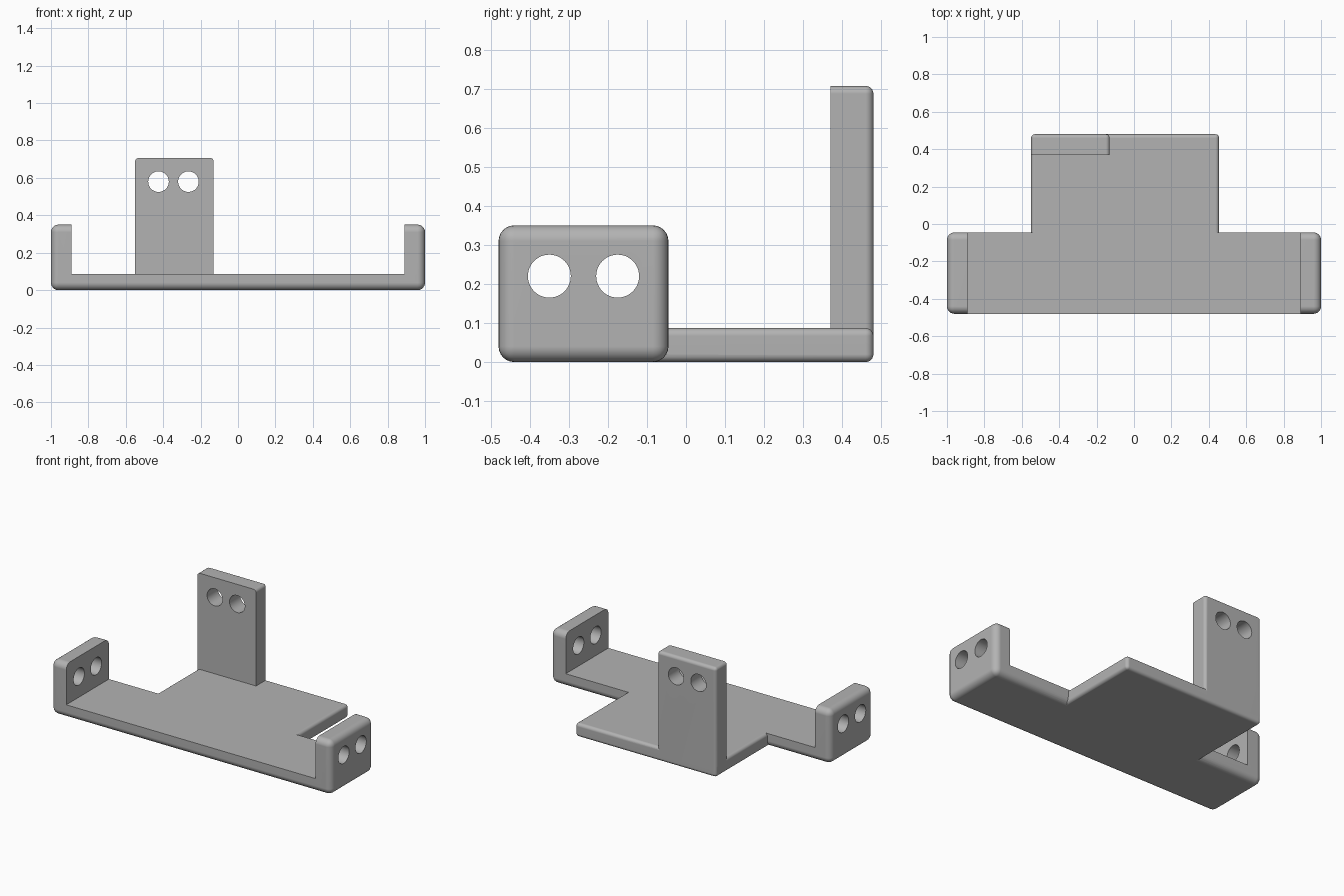
import bpy, bmesh, math
from mathutils import Vector, Matrix

cube = bpy.data.objects.get("Cube")
if cube:
    bpy.data.objects.remove(cube, do_unlink=True)

grey = bpy.data.materials.new("plain_grey")
grey.use_nodes = True
grey.diffuse_color = (0.45, 0.45, 0.45, 1)
grey.node_tree.nodes["Principled BSDF"].inputs["Base Color"].default_value = grey.diffuse_color

BASE = 0.087      # floor thickness
WALL = 0.11       # thickness of the upright tabs
BACK = 0.48       # half depth


def make_object(name, bm):
    bmesh.ops.recalc_face_normals(bm, faces=bm.faces[:])
    mesh = bpy.data.meshes.new(name)
    bm.to_mesh(mesh)
    bm.free()
    mesh.materials.append(grey)
    obj = bpy.data.objects.new(name, mesh)
    bpy.context.collection.objects.link(obj)
    return obj


def box(name, low, high, radius=0, cut=None):
    """Box with rounded edges; cut = (point, normal) slices one side off square."""
    low, high = Vector(low), Vector(high)
    bm = bmesh.new()
    bmesh.ops.create_cube(bm, size=1)
    bmesh.ops.scale(bm, vec=high - low, verts=bm.verts[:])
    bmesh.ops.translate(bm, vec=(low + high) / 2, verts=bm.verts[:])
    if radius:
        bmesh.ops.bevel(bm, geom=bm.edges[:], offset=radius, segments=6,
                        profile=0.5, affect='EDGES')
    if cut:
        bmesh.ops.bisect_plane(bm, geom=bm.verts[:] + bm.edges[:] + bm.faces[:],
                               plane_co=cut[0], plane_no=cut[1], clear_outer=True)
        bmesh.ops.holes_fill(bm, edges=[e for e in bm.edges if e.is_boundary])
    return make_object(name, bm)


def drill(name, centre, axis, length, radius=0.055):
    bm = bmesh.new()
    bmesh.ops.create_cone(bm, cap_ends=True, segments=48, radius1=radius,
                          radius2=radius, depth=length)
    turn = Matrix.Rotation(math.pi / 2, 4, axis)
    bmesh.ops.transform(bm, matrix=Matrix.Translation(centre) @ turn, verts=bm.verts[:])
    return make_object(name, bm)


def combine(target, other, operation):
    mod = target.modifiers.new(operation.lower(), 'BOOLEAN')
    mod.operation, mod.object, mod.solver = operation, other, 'EXACT'
    bpy.context.view_layer.objects.active = target
    bpy.ops.object.modifier_apply(modifier=mod.name)
    bpy.data.objects.remove(other, do_unlink=True)


# Front channel: rounded block hollowed to leave a floor and two end tabs
bracket = box("mounting_bracket", (-1, -BACK, 0), (1, -0.045, 0.35), 0.04)
combine(bracket, box("channel_cutter", (WALL - 1, -1, BASE), (1 - WALL, 1, 1)), 'DIFFERENCE')

# Rear floor plate
combine(bracket, box("rear_plate", (-0.55, -0.3, 0), (0.455, BACK, BASE), 0.02), 'UNION')

# Rear upright tab, square at the front and at its foot
post = box("rear_tab", (-0.55, 0.2, -0.2), (-0.13, BACK, 0.707), 0.02,
           ((0, BACK - WALL, 0), (0, -1, 0)))
combine(post, box("foot_cutter", (-1, 0, -1), (1, 1, 0.04)), 'DIFFERENCE')
combine(bracket, post, 'UNION')

# Screw holes through the end tabs and the rear tab
for y in (-0.35, -0.175):
    combine(bracket, drill("side_drill", (0, y, 0.22), 'Y', 3), 'DIFFERENCE')
for x in (-0.425, -0.265):
    combine(bracket, drill("rear_drill", (x, BACK, 0.58), 'X', 0.5), 'DIFFERENCE')

# Smooth rounded edges, crisp corners
bpy.ops.object.select_all(action='DESELECT')
bracket.select_set(True)
bpy.context.view_layer.objects.active = bracket
bpy.ops.object.shade_smooth_by_angle(angle=math.radians(30))
weighted = bracket.modifiers.new("weighted_normals", 'WEIGHTED_NORMAL')
weighted.keep_sharp = True
